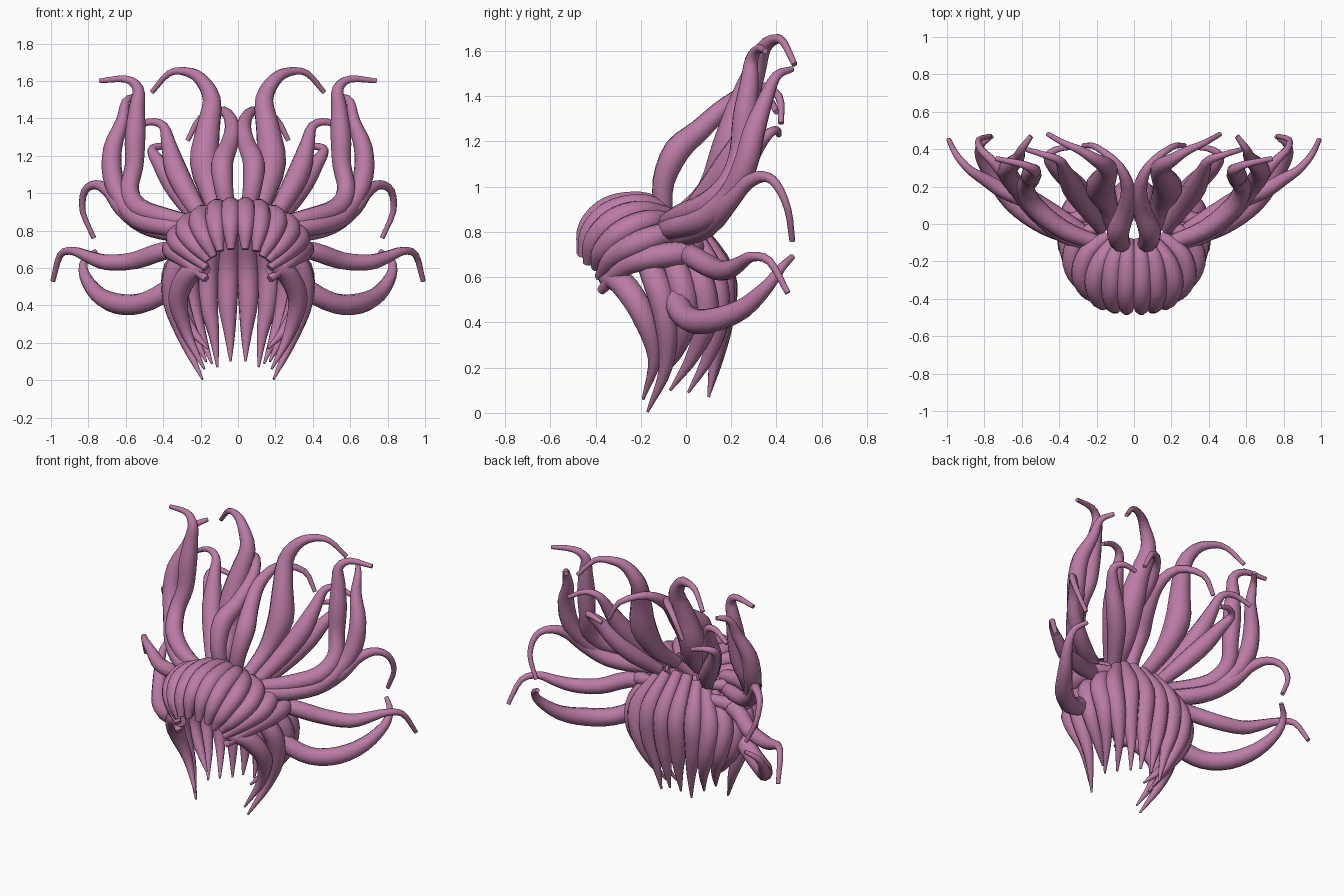
import bpy
from mathutils import Vector

mat = bpy.data.materials.new("mauve")
mat.diffuse_color = (0.50, 0.20, 0.38, 1)


def smooth(pts, steps):
    """Catmull-Rom samples through 4D points (x, y, z, radius)."""
    p = [Vector(q) for q in pts]
    p = [p[0] * 2 - p[1]] + p + [p[-1] * 2 - p[-2]]
    out = []
    for i in range(1, len(p) - 2):
        a, b, c, d = p[i - 1:i + 3]
        for k in range(steps):
            t = k / steps
            out.append(0.5 * (2 * b + (c - a) * t + (2 * a - 5 * b + 4 * c - d) * t * t
                              + (3 * b - a - 3 * c + d) * t ** 3))
    return out + [p[-2]]


def lock(name, path, radii, steps=4):
    """A tapered strand and its mirror image."""
    cu = bpy.data.curves.new(name, 'CURVE')
    cu.dimensions = '3D'
    cu.bevel_depth = 1.0
    cu.bevel_resolution = 3
    cu.use_fill_caps = True
    pts = smooth([(*p, r) for p, r in zip(path, radii)], steps)
    for s in (1, -1):
        sp = cu.splines.new('POLY')
        sp.points.add(len(pts) - 1)
        for q, v in zip(sp.points, pts):
            q.co = (s * v[0], v[1], v[2], 1)
            q.radius = max(v[3], 0.004)
    ob = bpy.data.objects.new(name, cu)
    bpy.context.collection.objects.link(ob)
    bpy.ops.object.select_all(action='DESELECT')
    ob.select_set(True)
    bpy.context.view_layer.objects.active = ob
    bpy.ops.object.convert(target='MESH')
    bpy.ops.object.shade_smooth_by_angle(angle=0.9)
    ob.data.materials.clear()
    ob.data.materials.append(mat)


# Short fringe locks arching forward from the crown
fringe = [
    [(.03, -.08, .91), (.037, -.2, .93), (.04, -.34, .905), (.04, -.435, .82), (.038, -.465, .7)],
    [(.06, -.08, .9), (.11, -.2, .92), (.12, -.335, .885), (.115, -.425, .8), (.095, -.46, .69)],
    [(.1, -.08, .88), (.18, -.2, .89), (.21, -.32, .85), (.18, -.41, .76), (.13, -.435, .66)],
    [(.14, -.06, .85), (.25, -.16, .85), (.28, -.28, .8), (.23, -.37, .72), (.16, -.4, .64)],
    [(.18, 0, .8), (.3, -.09, .79), (.33, -.21, .75), (.27, -.32, .69), (.17, -.385, .6)],
    [(.2, .06, .74), (.34, 0, .71), (.345, -.14, .69), (.29, -.27, .65), (.17, -.375, .54)],
]
for i, p in enumerate(fringe):
    lock(f"fringe_lock_{i + 1}", p, (.03, .05, .055, .045, .02))

# Long hanging locks around the sides and back
hanging = [
    [(.17, -.36, .6), (.26, -.28, .57), (.32, -.19, .43), (.27, -.14, .24), (.18, -.19, .06)],
    [(.2, -.2, .7), (.33, -.14, .6), (.35, -.09, .42), (.28, -.09, .2), (.19, -.17, .005)],
    [(.2, -.1, .75), (.34, -.03, .6), (.34, 0, .42), (.25, -.04, .27), (.16, -.1, .17)],
    [(.2, 0, .76), (.32, .06, .6), (.31, .09, .42), (.24, .03, .25), (.17, -.07, .1)],
    [(.17, .04, .79), (.26, .12, .6), (.25, .14, .42), (.2, .1, .25), (.14, .01, .09)],
    [(.11, .04, .82), (.16, .15, .62), (.16, .15, .42), (.13, .13, .25), (.11, .1, .07)],
    [(.035, .03, .84), (.05, .16, .62), (.055, .16, .42), (.045, .14, .25), (.04, .11, .1)],
]
for i, p in enumerate(hanging):
    lock(f"hanging_lock_{i + 1}", p, (.035, .058, .053, .03, .006))

# Curling tendrils fanning up and out, centre first
lock("tendril_centre",
     [(.05, -.1, .88), (.075, -.1, 1.02), (.085, -.04, 1.16), (.05, .06, 1.25), (.03, .18, 1.36),
      (.08, .31, 1.44), (.2, .41, 1.4), (.27, .42, 1.28)],
     (.04, .05, .06, .05, .04, .025, .018, .013), 3)
lock("tendril_tall",
     [(.1, -.04, .86), (.14, .1, .98), (.18, .19, 1.16), (.16, .24, 1.34), (.14, .3, 1.5),
      (.2, .34, 1.61), (.28, .39, 1.65), (.37, .43, 1.64), (.46, .48, 1.54)],
     (.04, .055, .08, .065, .05, .035, .024, .017, .013), 3)
lock("tendril_upper",
     [(.2, -.1, .83), (.38, -.03, .87), (.53, .09, .92), (.58, .19, 1.02), (.555, .24, 1.15),
      (.55, .26, 1.31), (.54, .28, 1.46), (.535, .29, 1.56), (.6, .32, 1.61), (.74, .35, 1.6)],
     (.04, .05, .055, .05, .05, .055, .042, .03, .02, .013), 3)
lock("tendril_inner",
     [(.17, -.02, .84), (.26, .1, .98), (.33, .2, 1.12), (.37, .28, 1.26), (.4, .34, 1.36),
      (.48, .37, 1.38), (.58, .4, 1.33)],
     (.04, .055, .06, .04, .025, .018, .013), 3)
lock("tendril_hooked",
     [(.18, .03, .82), (.27, .16, .94), (.35, .24, 1.05), (.42, .3, 1.16), (.46, .36, 1.23),
      (.41, .4, 1.25), (.33, .41, 1.23)],
     (.04, .055, .055, .04, .025, .018, .013), 3)
lock("tendril_outer",
     [(.2, -.12, .8), (.38, -.05, .82), (.53, .08, .86), (.62, .19, .96), (.67, .26, 1.09),
      (.67, .3, 1.24), (.62, .35, 1.38), (.6, .4, 1.49), (.55, .47, 1.52)],
     (.04, .05, .055, .05, .055, .05, .035, .022, .013), 3)
lock("tendril_side",
     [(.2, -.1, .77), (.35, 0, .79), (.5, .1, .83), (.62, .18, .92), (.69, .26, 1.01),
      (.76, .34, 1.045), (.82, .4, 1.01), (.83, .45, .9), (.77, .47, .76)],
     (.04, .05, .05, .045, .035, .025, .02, .016, .013), 3)
lock("tendril_low",
     [(.2, -.02, .72), (.4, .03, .69), (.55, .12, .64), (.7, .18, .63), (.8, .24, .66),
      (.88, .29, .69), (.95, .37, .67), (.99, .45, .53)],
     (.04, .05, .048, .043, .033, .023, .018, .013), 3)
lock("tendril_drooping",
     [(.25, -.06, .6), (.38, -.04, .48), (.52, .02, .41), (.65, .12, .41), (.75, .25, .46),
      (.82, .36, .56), (.82, .42, .64), (.76, .47, .69)],
     (.04, .055, .055, .055, .045, .03, .02, .013), 3)
